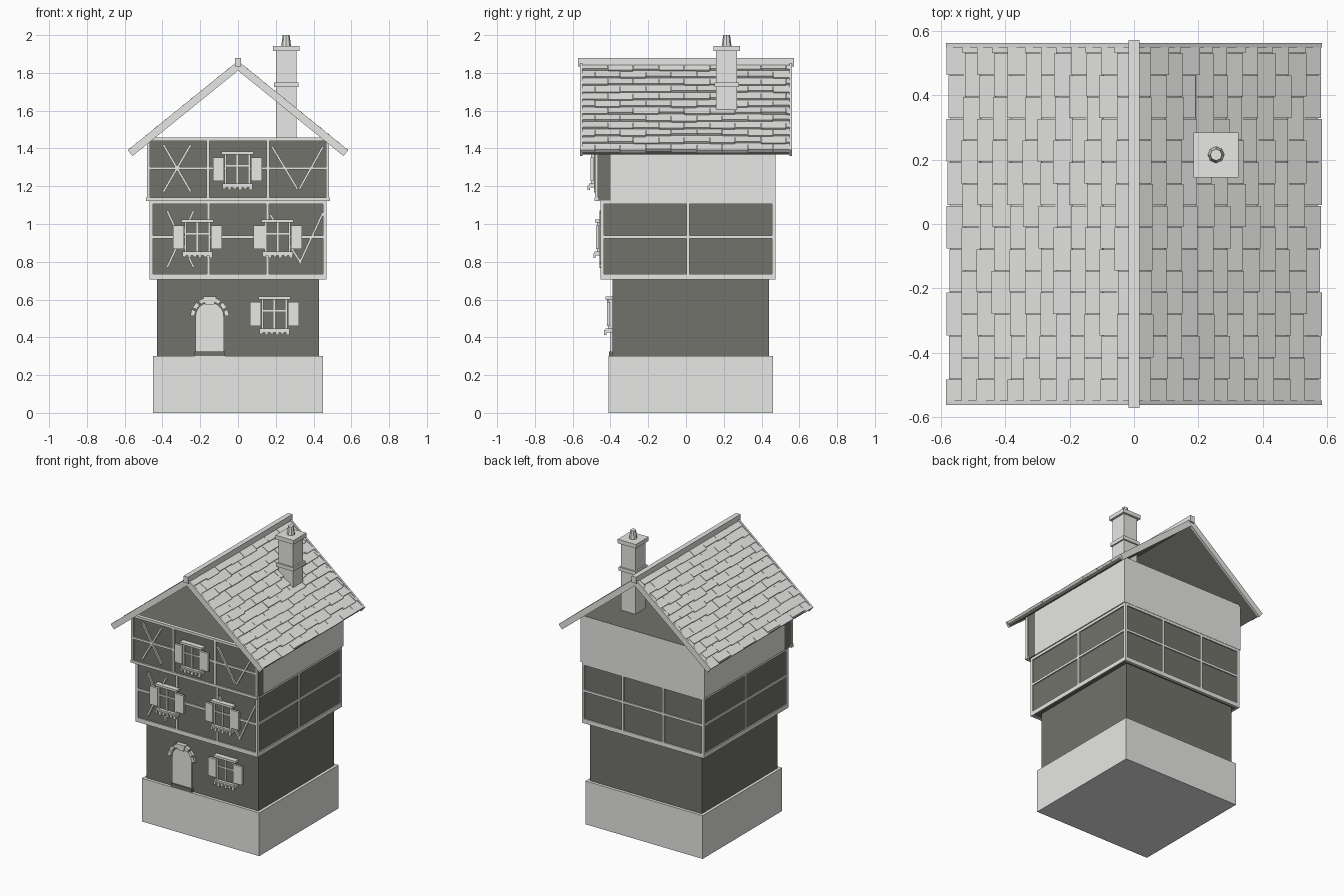
import bpy, bmesh, math, random
from mathutils import Vector

random.seed(4)
cube = bpy.data.objects.get("Cube")
if cube:
    bpy.data.objects.remove(cube)


def material(name, rgb):
    m = bpy.data.materials.new(name)
    m.use_nodes = True
    m.diffuse_color = (*rgb, 1)
    m.node_tree.nodes["Principled BSDF"].inputs["Base Color"].default_value = (*rgb, 1)
    return m


LIGHT = material("light grey", (0.8, 0.8, 0.78))
DARK = material("dark grey", (0.17, 0.17, 0.15))


# A solid is an outline and the vector it is extruded along
def box(x0, x1, y0, y1, z0, z1):
    return [(x0, y0, z0), (x1, y0, z0), (x1, y1, z0), (x0, y1, z0)], (0, 0, z1 - z0)


def prism(outline, y0, y1):
    return [(x, y0, z) for x, z in outline], (0, y1 - y0, 0)


def bar(a, b, y, width=0.012, depth=0.012):
    p, q = Vector(a), Vector(b)
    n = (q - p).orthogonal().normalized() * width / 2
    return prism([p - n, q - n, q + n, p + n], y - depth, y + 0.005)


def make(name, mats, solids, rule=None):
    bm = bmesh.new()
    for outline, along in solids:
        base = [bm.verts.new(p) for p in outline]
        top = [bm.verts.new(Vector(p) + Vector(along)) for p in outline]
        bm.faces.new(base)
        bm.faces.new(top[::-1])
        for i in range(len(base)):
            j = (i + 1) % len(base)
            bm.faces.new((base[j], base[i], top[i], top[j]))
    bmesh.ops.recalc_face_normals(bm, faces=bm.faces)
    bm.normal_update()
    if rule:
        for f in bm.faces:
            f.material_index = rule(f)
    mesh = bpy.data.meshes.new(name)
    bm.to_mesh(mesh)
    bm.free()
    for m in mats:
        mesh.materials.append(m)
    obj = bpy.data.objects.new(name, mesh)
    bpy.context.collection.objects.link(obj)
    return obj


# Storeys
make("foundation", [LIGHT], [box(-0.45, 0.45, -0.41, 0.46, 0, 0.3)])
make("ground_floor", [DARK], [box(-0.43, 0.43, -0.39, 0.44, 0.3, 0.71)])
make("middle_floor", [DARK], [box(-0.46, 0.46, -0.445, 0.465, 0.71, 1.125)])
make("top_floor", [LIGHT, DARK], [box(-0.475, 0.475, -0.4, 0.475, 1.125, 1.45)],
     lambda f: int(f.normal.z > 0.5))
make("top_front_wall", [DARK], [box(-0.475, 0.475, -0.475, -0.4, 1.125, 1.45)])

# Timber frame around the middle floor
X, F, B = 0.468, -0.453, 0.473
frame = []
for z0, z1 in ((0.705, 0.735), (0.922, 0.938), (1.107, 1.125)):
    frame += [box(-X, X, F, F + 0.02, z0, z1), box(-X, X, B - 0.02, B, z0, z1)]
    frame += [box(s * X - 0.01, s * X, F, B, z0, z1) if s > 0
              else box(-X, 0.01 - X, F, B, z0, z1) for s in (-1, 1)]
for s in (-1, 1):
    for y in (F, B - 0.018):
        frame.append(box(s * (X - 0.009) - 0.009, s * (X - 0.009) + 0.009, y, y + 0.018, 0.705, 1.125))
        frame.append(box(s * 0.155 - 0.008, s * 0.155 + 0.008, y, y + 0.018, 0.71, 1.12))
    frame.append(box(s * (X - 0.01) - 0.01, s * (X - 0.01) + 0.01, 0.002, 0.018, 0.71, 1.12))
frame += [bar(a, b, -0.445) for a, b in (
    ((-0.375, 1.07), (-0.235, 0.77)), ((-0.235, 1.07), (-0.375, 0.77)),
    ((0.17, 1.05), (0.335, 0.79)), ((0.45, 1.06), (0.325, 0.79)))]
make("middle_timbers", [LIGHT], frame)

# Timber frame on the top front wall
frame = [box(-0.487, 0.487, -0.485, -0.46, 1.122, 1.14),
         box(-0.487, 0.487, -0.485, -0.46, 1.44, 1.457),
         box(-0.48, 0.48, -0.483, -0.47, 1.288, 1.303)]
for x in (-0.475, -0.16, 0.16, 0.475):
    frame.append(box(x - 0.008, x + 0.008, -0.483, -0.465, 1.125, 1.45))
frame += [bar(a, b, -0.475) for a, b in (
    ((-0.395, 1.42), (-0.25, 1.17)), ((-0.25, 1.42), (-0.395, 1.17)),
    ((0.18, 1.41), (0.315, 1.185)), ((0.45, 1.41), (0.325, 1.185)))]
make("top_timbers", [LIGHT], frame)


# Shuttered windows
def window(name, x, z, y):
    make(name + "_glass", [DARK], [box(x - 0.065, x + 0.065, y - 0.016, y, z - 0.08, z + 0.08)])
    parts = [box(x - 0.085, x + 0.085, y - 0.035, y, z + 0.078, z + 0.093),
             box(x - 0.08, x + 0.08, y - 0.036, y, z - 0.098, z - 0.075),
             box(x - 0.06, x + 0.06, y - 0.021, y, z + 0.015, z + 0.023),
             box(x - 0.004, x + 0.004, y - 0.021, y, z - 0.075, z + 0.08)]
    for s in (-1, 1):
        cx = x + s * 0.1
        parts.append(box(cx - 0.029, cx + 0.029, y - 0.028, y - 0.012, z - 0.063, z + 0.063))
        parts.append(box(x + s * 0.063 - 0.006, x + s * 0.063 + 0.006, y - 0.024, y, z - 0.08, z + 0.08))
    # Scalloped flower box edge
    for i in range(6):
        cx = x - 0.07 + i * 0.028
        parts.append(box(cx - 0.009, cx + 0.009, y - 0.043, y - 0.03, z - 0.105 - 0.006 * (i % 2), z - 0.085))
    make(name + "_frame", [LIGHT], parts)


window("ground_window", 0.193, 0.523, -0.39)
window("middle_left_window", 0.21, 0.93, -0.448)
window("middle_right_window", -0.215, 0.93, -0.448)
window("top_window", -0.003, 1.29, -0.478)

# Arched door, step and surrounding stones
DX, DZ = -0.15, 0.51


def arc(r, deg):
    a = math.radians(deg)
    return DX + r * math.cos(a), DZ + r * math.sin(a)


make("door", [LIGHT], [prism([(DX - 0.075, 0.325), (DX + 0.075, 0.325)]
                             + [arc(0.075, d) for d in range(0, 181, 15)], -0.4, -0.38)])
make("door_step", [DARK], [box(DX - 0.08, DX + 0.08, -0.408, -0.38, 0.3, 0.325)])
stones = [prism([arc(0.08, d), arc(0.103, d), arc(0.103, d + 20), arc(0.08, d + 20)], -0.412, -0.38)
          for d in range(2, 170, 26)]
stones.append(prism([(DX - 0.024, 0.575), (DX + 0.024, 0.575), (DX + 0.035, 0.615), (DX - 0.035, 0.615)],
                    -0.418, -0.38))
make("door_arch_stones", [LIGHT], stones)

# Roof: slabs, gable trims and staggered tiles along each slope
PITCH, LENGTH, RIDGE, ROWS, WIDTH = math.radians(39), 0.735, 1.848, 12, 0.135


def slope(s, t, h):
    return (s * (t * math.cos(PITCH) + h * math.sin(PITCH)),
            RIDGE - t * math.sin(PITCH) + h * math.cos(PITCH))


def band(s, t0, t1, low, h0, h1):
    return [slope(s, t0, low), slope(s, t1, low), slope(s, t1, h1), slope(s, t0, h0)]


slabs, trims, tiles = [], [], []
step = LENGTH / ROWS
for s in (-1, 1):
    slabs.append(prism([(0, RIDGE - 0.028), slope(s, LENGTH, -0.022), slope(s, LENGTH, 0), (0, RIDGE)],
                       -0.55, 0.55))
    for y in (-0.562, 0.548):
        trims.append(prism(band(s, 0, LENGTH + 0.006, -0.028, 0.012, 0.012), y, y + 0.014))
    for row in range(ROWS):
        y = -0.55 - (row % 2) * WIDTH / 2
        while y < 0.55:
            end = row * step + step + random.uniform(-0.008, 0.008)
            y0, y1 = max(y, -0.55), min(y + WIDTH, 0.55)
            if y1 - y0 > 0.01:
                tiles.append(prism(band(s, row * step, min(end, LENGTH + 0.006), -0.003, 0.003,
                                        random.uniform(0.011, 0.014)), y0 + 0.001, y1 - 0.001))
            y += WIDTH
make("roof_slabs", [LIGHT, DARK], slabs, lambda f: int(f.normal.z < -0.3 and abs(f.normal.x) > 0.3))
make("gable_trims", [LIGHT], trims)
make("roof_tiles", [LIGHT], tiles)
make("ridge_cap", [LIGHT], [box(-0.017, 0.017, -0.572, 0.572, 1.835, 1.88)])

# Chimney
CX, CY = 0.255, 0.215


def block(half, z0, z1):
    return box(CX - half, CX + half, CY - half, CY + half, z0, z1)


make("chimney", [LIGHT], [block(0.055, 1.44, 1.92), block(0.065, 1.725, 1.75), block(0.07, 1.915, 1.943)])
bpy.ops.mesh.primitive_cone_add(vertices=8, radius1=0.026, radius2=0.018, depth=0.06,
                                location=(CX, CY, 1.97))
pot = bpy.context.object
pot.name = "chimney_pot"
pot.data.materials.append(LIGHT)
